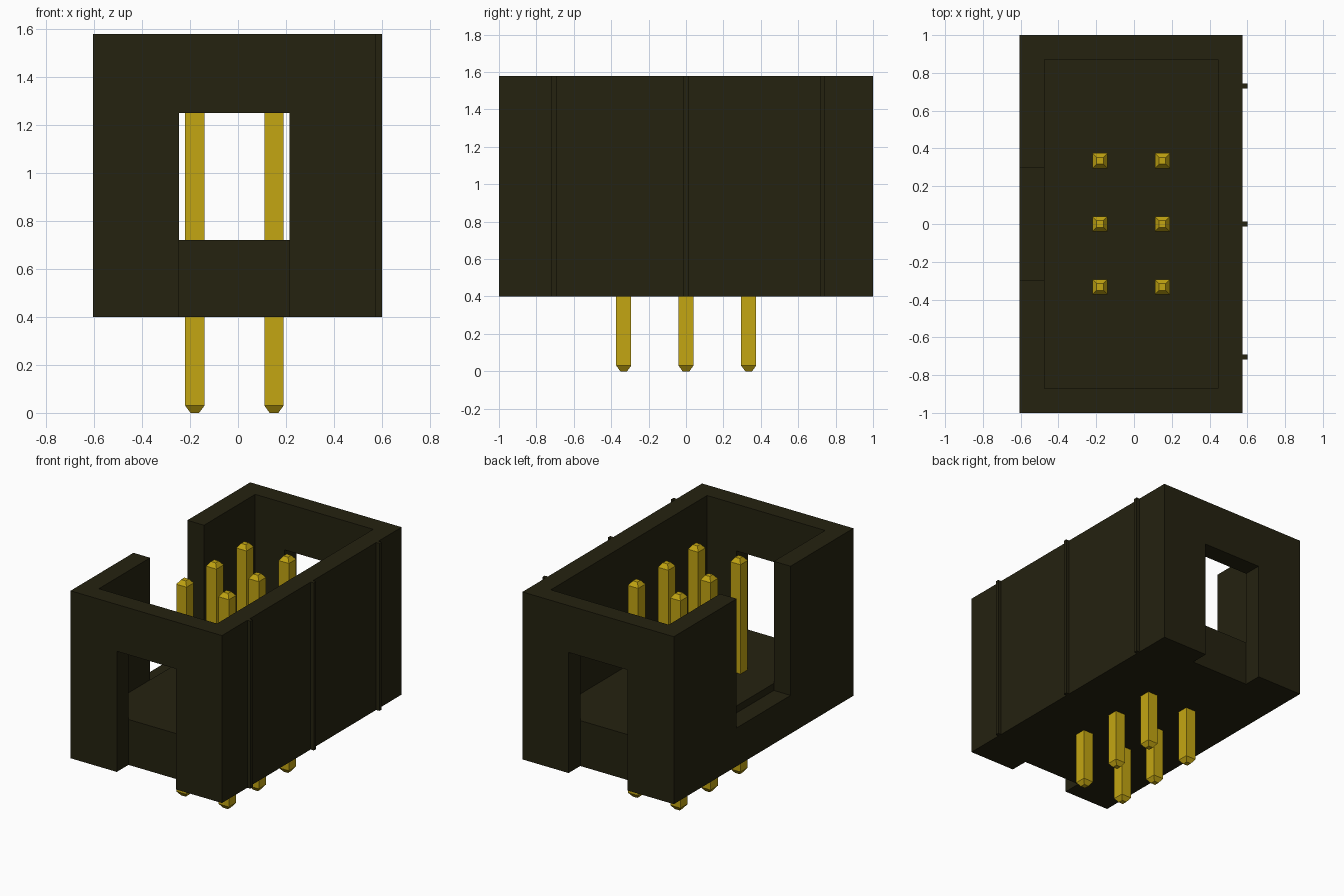
import bpy, bmesh

if "Cube" in bpy.data.objects:
    bpy.data.objects.remove(bpy.data.objects["Cube"], do_unlink=True)


def material(name, rgb, roughness):
    m = bpy.data.materials.new(name)
    m.use_nodes = True
    m.diffuse_color = (*rgb, 1)
    bsdf = m.node_tree.nodes["Principled BSDF"]
    bsdf.inputs["Base Color"].default_value = (*rgb, 1)
    bsdf.inputs["Roughness"].default_value = roughness
    return m


BLACK = material("black plastic", (0.018, 0.016, 0.005), 0.6)
GOLD = material("gold metal", (0.55, 0.38, 0.006), 0.4)


def make_object(name, bm, mat):
    bmesh.ops.recalc_face_normals(bm, faces=bm.faces)
    me = bpy.data.meshes.new(name)
    bm.to_mesh(me)
    bm.free()
    me.materials.append(mat)
    ob = bpy.data.objects.new(name, me)
    bpy.context.scene.collection.objects.link(ob)
    return ob


def box(name, x, y, z, mat=BLACK):
    """Box from (min, max) ranges."""
    bm = bmesh.new()
    bmesh.ops.create_cube(bm, size=1)
    for v in bm.verts:
        v.co = [r[0] if c < 0 else r[1] for c, r in zip(v.co, (x, y, z))]
    return make_object(name, bm, mat)


def cut(target, cutter):
    """Subtract the cutter, bake the result and drop the cutter."""
    cutter.hide_render = True
    mod = target.modifiers.new("cut", "BOOLEAN")
    mod.operation = "DIFFERENCE"
    mod.solver = "EXACT"
    mod.object = cutter
    deps = bpy.context.evaluated_depsgraph_get()
    baked = bpy.data.meshes.new_from_object(target.evaluated_get(deps))
    target.modifiers.clear()
    target.data = baked
    bpy.data.objects.remove(cutter, do_unlink=True)


BASE, FLOOR, TOP = 0.40, 0.72, 1.58
LEFT, RIGHT = -0.605, 0.575
WALL = 0.13

# Open-topped housing
housing = box("housing", (LEFT, RIGHT), (-1, 1), (BASE, TOP))
cut(housing, box("cavity", (LEFT + WALL, RIGHT - WALL),
                 (-1 + WALL, 1 - WALL), (FLOOR, TOP + 0.2)))

# Key slot in the long side wall, stopping just below the floor
cut(housing, box("key_slot", (LEFT - 0.2, LEFT + WALL), (-0.30, 0.30),
                 (0.67, TOP + 0.2)))

# End windows, open down to the underside
for a, b in ((-1.2, -1 + WALL), (1 - WALL, 1.2)):
    cut(housing, box("window", (-0.245, 0.215), (a, b), (BASE - 0.2, 1.25)))

# Thin upright ribs on the closed long side
for i, y in enumerate((-0.705, 0.0, 0.73)):
    box(f"side_rib_{i + 1}", (RIGHT - 0.01, 0.60),
        (y - 0.013, y + 0.013), (BASE, TOP))


# Square pins with chamfered tips at both ends
def pin(name, x, y):
    bm = bmesh.new()
    rings = []
    for z, h in ((0, 0.018), (0.03, 0.04), (1.49, 0.04), (1.52, 0.018)):
        rings.append([bm.verts.new((x + sx * h, y + sy * h, z))
                      for sx, sy in ((-1, -1), (1, -1), (1, 1), (-1, 1))])
    for lo, hi in zip(rings, rings[1:]):
        for k in range(4):
            n = (k + 1) % 4
            bm.faces.new((lo[k], lo[n], hi[n], hi[k]))
    bm.faces.new(rings[0][::-1])
    bm.faces.new(rings[-1])
    return make_object(name, bm, GOLD)


for col, x in (("left", 0.15), ("right", -0.18)):
    for row, y in (("front", -0.333), ("middle", 0.0), ("back", 0.335)):
        pin(f"pin_{row}_{col}", x, y)
